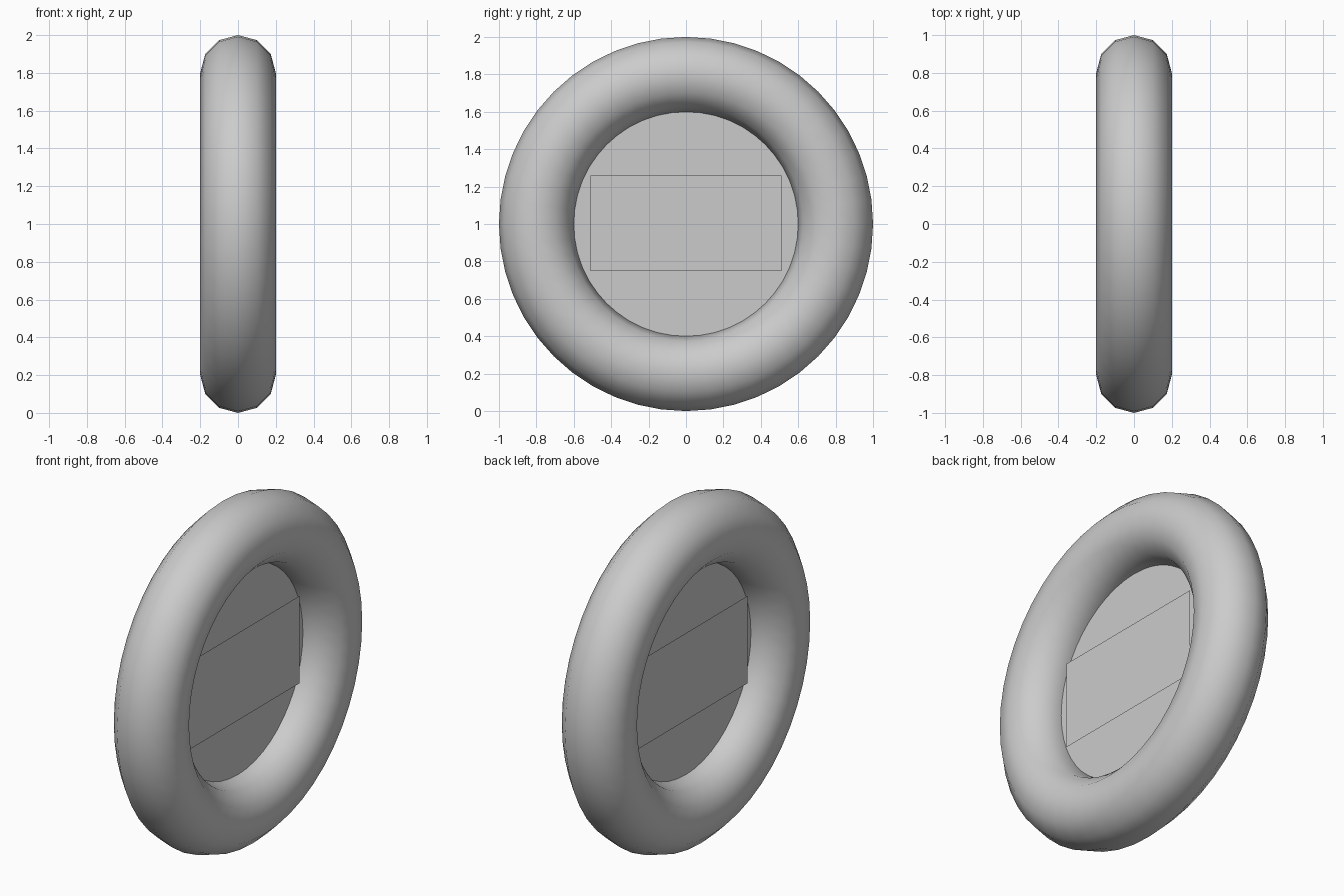
import bpy
from math import pi

cube = bpy.data.objects.get("Cube")
if cube:
    bpy.data.objects.remove(cube, do_unlink=True)

# Single plain grey material
grey = bpy.data.materials.new("plain_grey")
grey.use_nodes = True
color = (0.6, 0.6, 0.6, 1)
grey.diffuse_color = color
grey.node_tree.nodes["Principled BSDF"].inputs["Base Color"].default_value = color


def finish(name):
    obj = bpy.context.object
    obj.name = name
    obj.data.materials.append(grey)
    return obj


# Rounded outer ring, standing upright with its axis along x
bpy.ops.mesh.primitive_torus_add(
    major_radius=0.8, minor_radius=0.2, major_segments=48, minor_segments=12,
    location=(0, 0, 1), rotation=(0, pi / 2, 0))
finish("outer_ring")
bpy.ops.object.shade_smooth()

# Flat disc closing the ring's opening
bpy.ops.mesh.primitive_circle_add(
    vertices=48, radius=0.61, fill_type='NGON',
    location=(0, 0, 1), rotation=(0, pi / 2, 0))
finish("centre_disc")

# Thin rectangular panel floating just off each face of the disc
for side, name in ((1, "left_panel"), (-1, "right_panel")):
    bpy.ops.mesh.primitive_plane_add(
        size=1, location=(side * 0.04, 0, 1.005), rotation=(0, side * pi / 2, 0))
    panel = finish(name)
    panel.scale = (0.51, 1.02, 1)
